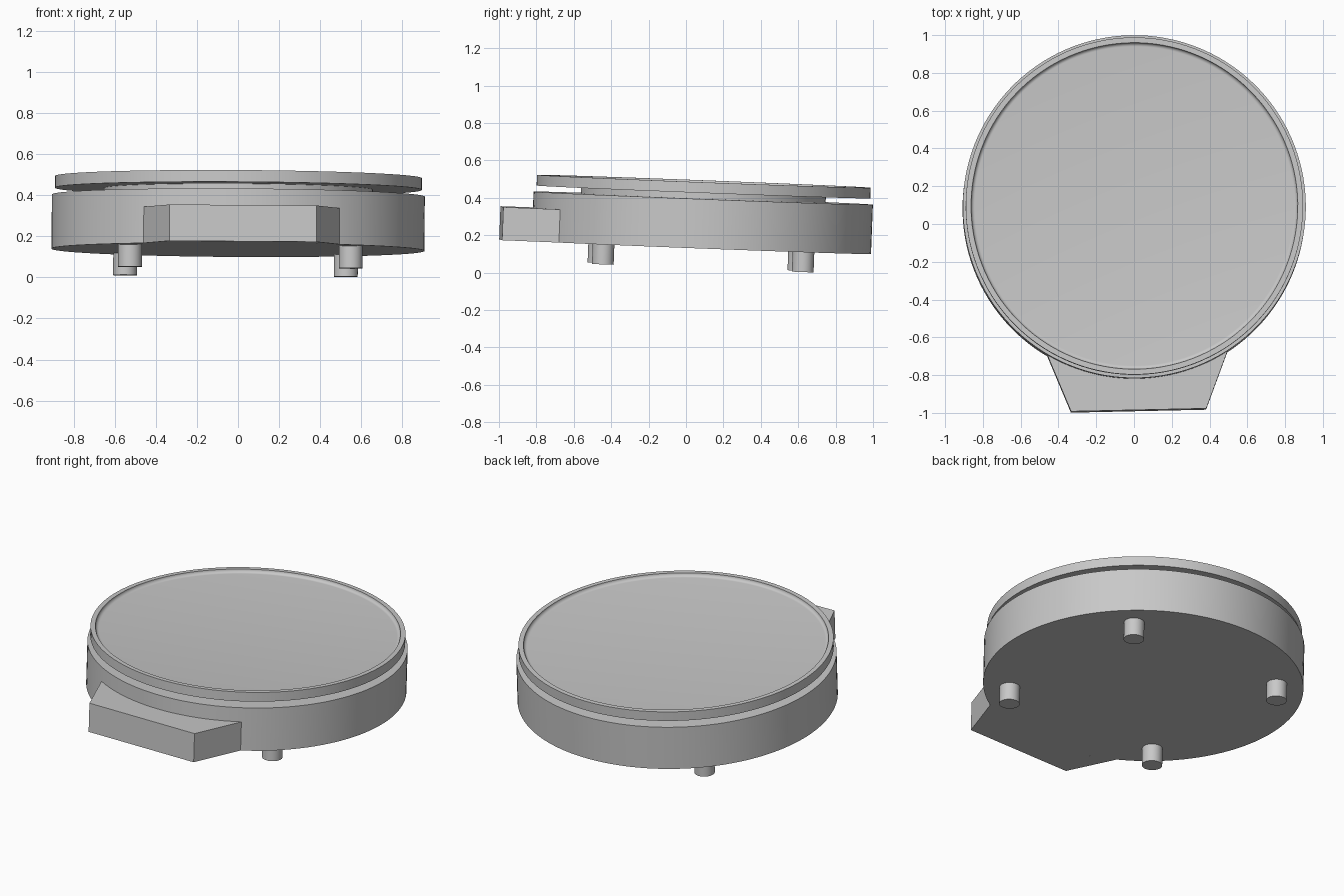
import bpy, bmesh
from math import pi, sin, cos, atan2, radians
from mathutils import Matrix, Vector, Euler

if "Cube" in bpy.data.objects:
    bpy.data.objects.remove(bpy.data.objects["Cube"])

grey = bpy.data.materials.new("plain grey")
grey.use_nodes = True
grey.diffuse_color = (0.58, 0.58, 0.58, 1)
grey.node_tree.nodes["Principled BSDF"].inputs["Base Color"].default_value = (0.58, 0.58, 0.58, 1)

# The whole model leans slightly: back edge lower, small turn and roll
LEAN = Matrix.Translation((0, 0.082, 0.1345)) @ Euler(
    (radians(-2.2), radians(0.4), radians(1.25))).to_matrix().to_4x4()
BASE_R, BASE_TOP = 0.908, 0.264
PLATE_LOW, PLATE_TOP = 0.297, 0.354


def finish(bm, name):
    bmesh.ops.recalc_face_normals(bm, faces=bm.faces)
    mesh = bpy.data.meshes.new(name)
    bm.to_mesh(mesh)
    bm.free()
    mesh.materials.append(grey)
    obj = bpy.data.objects.new(name, mesh)
    bpy.context.collection.objects.link(obj)
    obj.matrix_world = LEAN
    bpy.ops.object.select_all(action='DESELECT')
    obj.select_set(True)
    bpy.context.view_layer.objects.active = obj
    bpy.ops.object.shade_smooth_by_angle(angle=radians(30))
    return obj


def lathe(name, profile, steps=128, centre=(0, 0)):
    """Turn a radius/height profile about the vertical axis."""
    bm = bmesh.new()
    verts = [bm.verts.new((r, 0, z)) for r, z in profile]
    edges = [bm.edges.new(pair) for pair in zip(verts, verts[1:])]
    bmesh.ops.spin(bm, geom=verts + edges, cent=(0, 0, 0), axis=(0, 0, 1),
                   angle=2 * pi, steps=steps)
    bmesh.ops.remove_doubles(bm, verts=bm.verts, dist=0.0001)
    bmesh.ops.translate(bm, verts=bm.verts, vec=(*centre, 0))
    return finish(bm, name)


def disc(name, radius, low, high, **options):
    return lathe(name, [(0, low), (radius, low), (radius, high), (0, high)], **options)


# Round body and the narrower hub that carries the plate
disc("base", BASE_R, 0, BASE_TOP)
disc("hub", 0.655, BASE_TOP, PLATE_LOW)

# Plate with a raised rim and a filleted recess
FILLET = 0.02
curve = [(0.845 + FILLET * cos(a), PLATE_TOP - FILLET * sin(a))
         for a in (i * pi / 12 for i in range(7))]
lathe("top_plate", [(0, PLATE_LOW), (0.893, PLATE_LOW), (0.893, PLATE_TOP)]
      + curve + [(0, PLATE_TOP - FILLET)])

# Tapered front block, its back following the round body
start = atan2(-0.773, -0.477)
end = atan2(-0.773, 0.477)
outline = [(-0.358, -1.074), (0.358, -1.074)]
outline += [(BASE_R * cos(a), BASE_R * sin(a))
            for a in (end + (start - end) * i / 24 for i in range(25))]
bm = bmesh.new()
face = bm.faces.new([bm.verts.new((x, y, 0)) for x, y in outline])
raised = bmesh.ops.extrude_face_region(bm, geom=[face])["geom"]
bmesh.ops.translate(bm, vec=(0, 0, 0.177),
                    verts=[v for v in raised if isinstance(v, bmesh.types.BMVert)])
finish(bm, "front_block")

# Four feet
for depth, y in (("front", -0.535), ("rear", 0.535)):
    for side, x in (("left", 0.5375), ("right", -0.5375)):
        disc(f"{depth}_{side}_foot", 0.058, -0.107, 0, steps=32, centre=(x, y))
